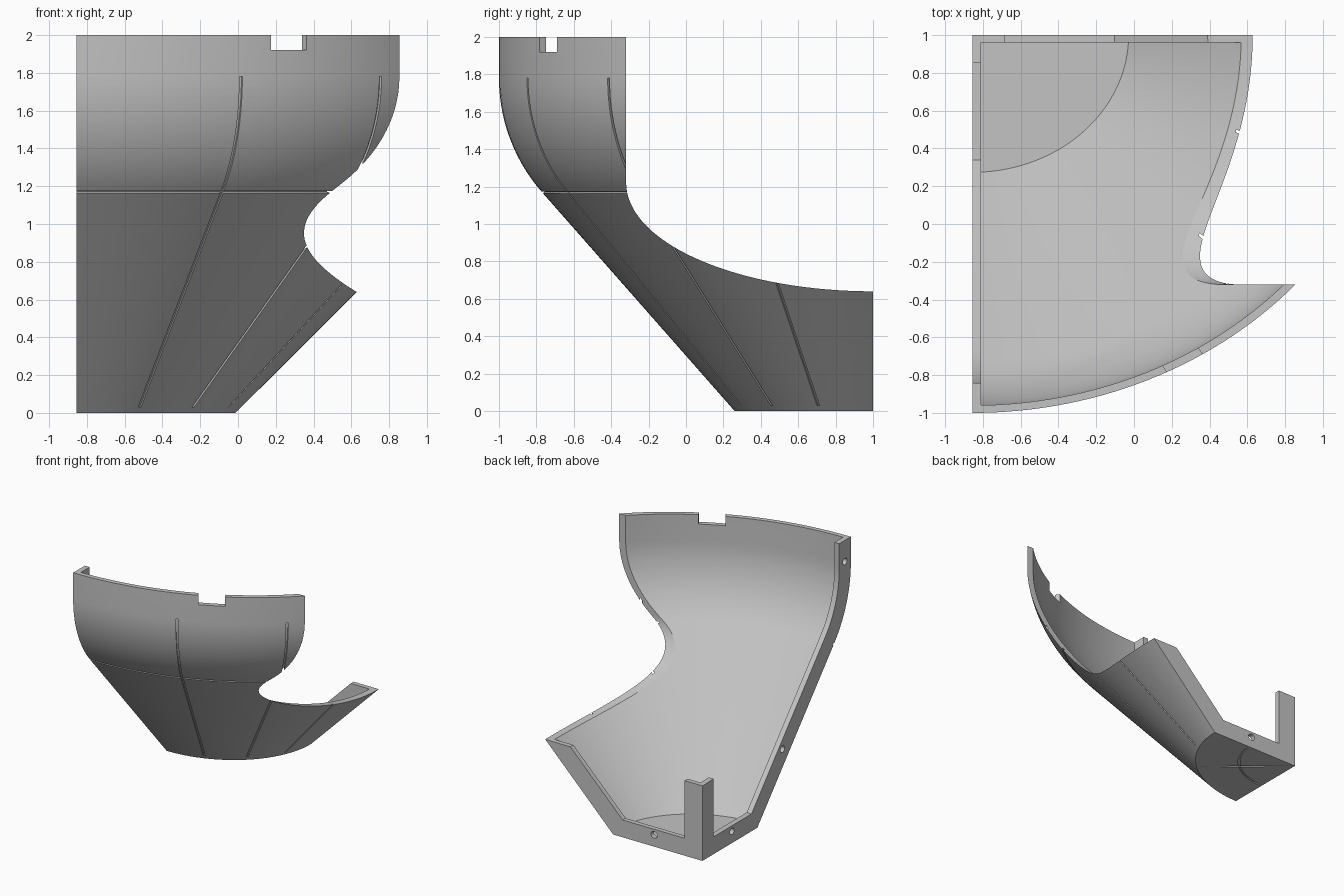
import bpy, bmesh, math
from math import sin, cos, pi, radians, hypot
from mathutils import Vector

if "Cube" in bpy.data.objects:
    bpy.data.objects.remove(bpy.data.objects["Cube"])

OVAL = 1.138               # width of the oval plan against its depth
X0, Y0 = -0.855, 1.0       # axis of the bowl
R_BASE, R_TOP, HEIGHT = 0.74, 2.0, 2.0
SLOPE = 0.88               # radius gained per unit height on the cone
ARC_R, ARC_Z = 0.924, 1.78
TILT = math.atan(SLOPE)

grey = bpy.data.materials.new("plain_grey")
grey.use_nodes = True
grey.diffuse_color = (0.55, 0.55, 0.55, 1)
grey.node_tree.nodes["Principled BSDF"].inputs["Base Color"].default_value = (0.55, 0.55, 0.55, 1)


def place(r, z, angle, t=0.0):
    """Radius, height, angle and sideways shift to a point in space."""
    u = r * sin(angle) + t * cos(angle)
    v = r * cos(angle) - t * sin(angle)
    return Vector((X0 + u * OVAL, Y0 - v, z))


def make_object(name, rings, on_axis=False):
    """Skin a row of matching outlines and cap both ends."""
    bm = bmesh.new()
    rows = [[bm.verts.new(p) for p in ring] for ring in rings]
    n = len(rows[0])
    sides = n - 1 if on_axis else n      # the last edge may lie on the axis
    for a, b in zip(rows, rows[1:]):
        for i in range(sides):
            j = (i + 1) % n
            bm.faces.new((a[i], a[j], b[j], b[i]))
    bm.faces.new(rows[0])
    bm.faces.new(rows[-1])
    bmesh.ops.remove_doubles(bm, verts=bm.verts, dist=1e-5)
    bmesh.ops.recalc_face_normals(bm, faces=bm.faces)
    mesh = bpy.data.meshes.new(name)
    bm.to_mesh(mesh)
    bm.free()
    obj = bpy.data.objects.new(name, mesh)
    bpy.context.collection.objects.link(obj)
    mesh.materials.append(grey)
    return obj


def prism(name, outline, angle, t0, t1):
    return make_object(name, [[place(r, z, angle, t) for r, z in outline] for t in (t0, t1)])


def revolve(name, outline, a0, a1, steps, on_axis=False):
    angles = [radians(a0 + (a1 - a0) * i / steps) for i in range(steps + 1)]
    return make_object(name, [[place(r, z, a) for r, z in outline] for a in angles], on_axis)


def wall(depth, z0, z1):
    """Bowl profile, cone then arc, from z0 to z1 and moved inward by depth."""
    rad = ARC_R - depth
    pts = [(R_BASE - depth * hypot(1, SLOPE) + SLOPE * z0, z0)]
    for i in range(15):
        a = TILT * (1 - i / 14)
        pts.append((R_TOP - ARC_R + rad * cos(a), ARC_Z - rad * sin(a)))
    if z1 > ARC_Z:
        pts.append((R_TOP - depth, z1))
    return pts


def combine(target, tool, operation):
    mod = target.modifiers.new(tool.name, 'BOOLEAN')
    mod.operation, mod.solver, mod.object = operation, 'EXACT', tool
    bpy.context.view_layer.objects.active = target
    bpy.ops.object.modifier_apply(modifier=mod.name)
    bpy.data.objects.remove(tool)


# Quarter bowl with a floor
skin = 0.04
section = [(0, 0)] + wall(0, 0, HEIGHT) + wall(skin, 0.045, HEIGHT)[::-1] + [(0, 0.045)]
shell = revolve("quarter_bowl_shell", section, 0, 90, 56, on_axis=True)

# Seam flanges with the corner post
band, post = 0.148, 0.66
frame = ([(0, 0.004)] + wall(0.004, 0.004, HEIGHT) + wall(0.157, band, HEIGHT)[::-1]
         + [(band, band), (band, post), (0, post)])
combine(shell, prism("side_flange", frame, 0, 0, skin), 'UNION')
combine(shell, prism("back_flange", frame, pi / 2, -skin, 0), 'UNION')

# Sweeping side opening
cut_y, cut_z, drop = 1.32, 1.22, 0.58
opening = [(cut_y, 2.4)]
opening += [(cut_y * cos(i * pi / 80), cut_z - drop * sin(i * pi / 80)) for i in range(41)]
opening += [(-0.3, cut_z - drop), (-0.3, 2.4)]
combine(shell, prism("opening_cutter", opening, 0, -0.5, 2.5), 'DIFFERENCE')

# Rim notch
notch = [(1.8, 1.92), (2.2, 1.92), (2.2, 2.2), (1.8, 2.2)]
combine(shell, prism("notch_cutter", notch, radians(29.6), -0.095, 0.095), 'DIFFERENCE')

# Bolt holes through the flanges
for angle, t0, t1, spots in (
        (0, -0.1, 0.12, ((0.40, 0.1), (1.08, 0.54), (1.92, 1.82))),
        (pi / 2, -0.12, 0.1, ((0.40, 0.1), (1.26, 0.54)))):
    for r, z in spots:
        ring = [(r + 0.028 * cos(k * pi / 8), z + 0.028 * sin(k * pi / 8)) for k in range(16)]
        combine(shell, prism("hole_cutter", ring, angle, t0, t1), 'DIFFERENCE')

# Panel grooves on the wall
groove = wall(-0.03, 0.03, ARC_Z) + wall(0.012, 0.03, ARC_Z)[::-1]
for deg in (22.5, 45, 67.5):
    combine(shell, prism("groove_cutter", groove, radians(deg), -0.007, 0.007), 'DIFFERENCE')

# Belt groove where the cone meets the arc
joint_r, joint_z = R_TOP - ARC_R + ARC_R * cos(TILT), ARC_Z - ARC_R * sin(TILT)
belt = [(joint_r + s * sin(TILT) - d * cos(TILT), joint_z + s * cos(TILT) + d * sin(TILT))
        for s, d in ((-0.007, -0.03), (0.007, -0.03), (0.007, 0.012), (-0.007, 0.012))]
combine(shell, revolve("belt_cutter", belt, -2, 92, 60), 'DIFFERENCE')

# Panel grooves under the floor
ray = [(0.06, -0.02), (0.7, -0.02), (0.7, 0.01), (0.06, 0.01)]
combine(shell, prism("floor_ray_cutter", ray, pi / 4, -0.007, 0.007), 'DIFFERENCE')
loop = [(0.41, -0.02), (0.424, -0.02), (0.424, 0.01), (0.41, 0.01)]
combine(shell, revolve("floor_loop_cutter", loop, 4, 86, 24), 'DIFFERENCE')

# Smooth curved walls, sharp edges
bpy.ops.object.select_all(action='DESELECT')
shell.select_set(True)
bpy.context.view_layer.objects.active = shell
bpy.ops.object.shade_smooth_by_angle(angle=radians(25))
